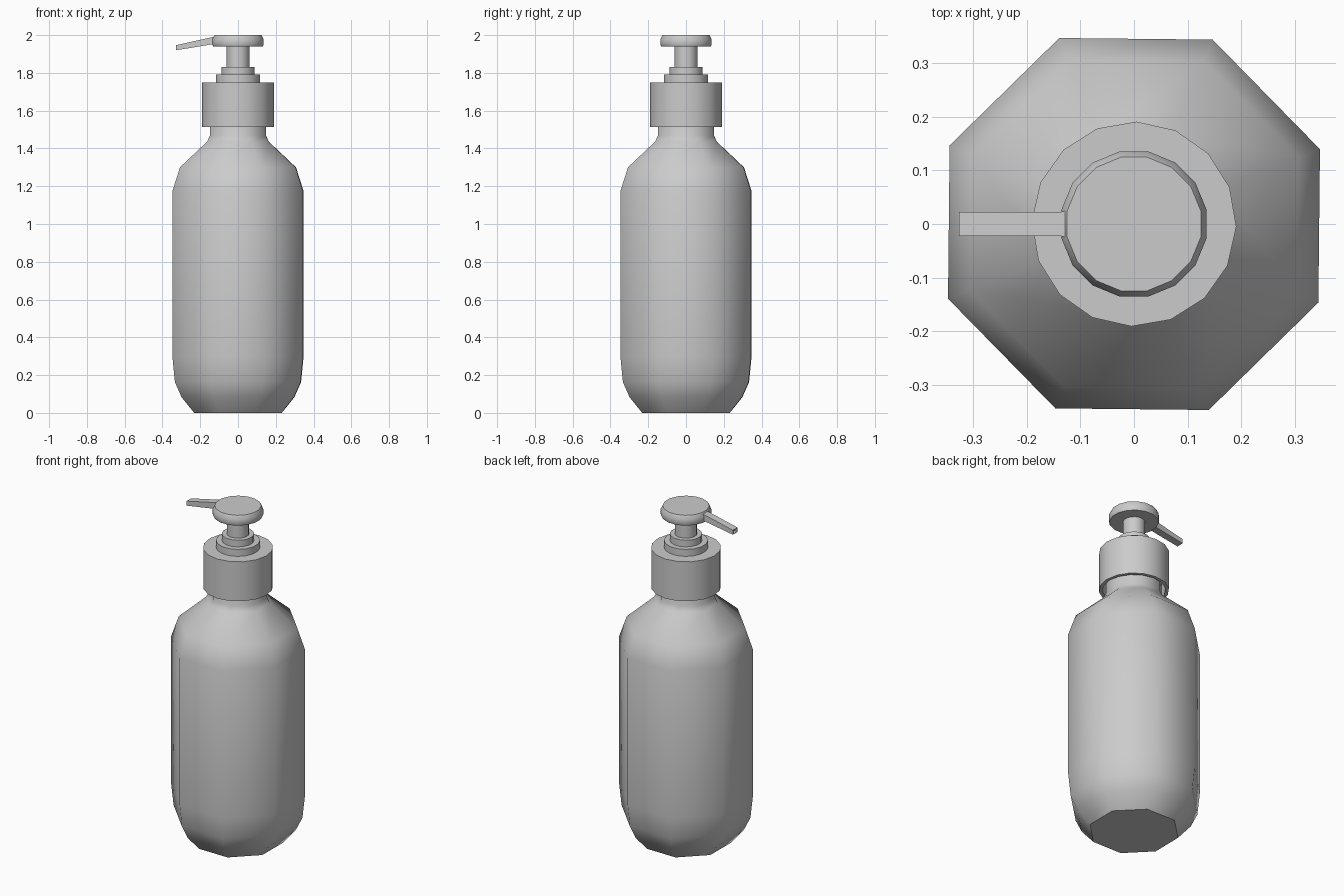
import bpy, bmesh, math

if "Cube" in bpy.data.objects:
    bpy.data.objects.remove(bpy.data.objects["Cube"])


def finish(name, bm, angle):
    bmesh.ops.recalc_face_normals(bm, faces=bm.faces)
    me = bpy.data.meshes.new(name)
    bm.to_mesh(me)
    bm.free()
    ob = bpy.data.objects.new(name, me)
    bpy.context.collection.objects.link(ob)
    bpy.ops.object.select_all(action='DESELECT')
    ob.select_set(True)
    bpy.context.view_layer.objects.active = ob
    bpy.ops.object.shade_smooth_by_angle(angle=math.radians(angle))
    return ob


def loft(name, rings, angle):
    """Skin a list of point rings and cap both ends."""
    bm = bmesh.new()
    rings = [[bm.verts.new(p) for p in ring] for ring in rings]
    n = len(rings[0])
    for a, b in zip(rings, rings[1:]):
        for i in range(n):
            j = (i + 1) % n
            bm.faces.new((a[i], a[j], b[j], b[i]))
    bm.faces.new(rings[0][::-1])
    bm.faces.new(rings[-1])
    return finish(name, bm, angle)


def lathe(name, profile, sides, turn, angle=35):
    rings = []
    for r, z in profile:
        rings.append([(r * math.cos(math.radians(turn) + i * math.tau / sides),
                       r * math.sin(math.radians(turn) + i * math.tau / sides), z)
                      for i in range(sides)])
    return loft(name, rings, angle)


# Eight-sided smooth bottle with rounded base, shoulder and neck
lathe("bottle_body", [(0.25, 0), (0.322, 0.083), (0.36, 0.163), (0.374, 0.295),
                      (0.374, 1.175), (0.331, 1.30), (0.177, 1.435),
                      (0.16, 1.467), (0.16, 1.62)], 8, 21.9, 47)

# Screw collar, hollow underneath
lathe("collar", [(0.172, 1.69), (0.172, 1.513), (0.191, 1.513),
                 (0.191, 1.75)], 16, -1.5)

# Stepped rings and pump stem
lathe("collar_ring", [(0.12, 1.745), (0.12, 1.792)], 16, 11.25)
lathe("stem_ring", [(0.088, 1.785), (0.088, 1.832)], 16, 11.25)
lathe("pump_stem", [(0.061, 1.82), (0.061, 1.945)], 16, 11.25)

# Press head with a chamfered top
lathe("pump_head", [(0.134, 1.941), (0.138, 1.948), (0.138, 1.978),
                    (0.127, 2.0)], 16, 11.25)

# Tapered spout flaring into the head, with a shallow recessed mouth
sections = [(-0.10, 0.035, 1.948, 1.992), (-0.124, 0.026, 1.95, 1.992),
            (-0.138, 0.022, 1.951, 1.989), (-0.327, 0.022, 1.92, 1.947),
            (-0.327, 0.017, 1.924, 1.943), (-0.312, 0.017, 1.926, 1.945)]
loft("spout", [[(x, -w, lo), (x, w, lo), (x, w, hi), (x, -w, hi)]
               for x, w, lo, hi in sections], 30)
